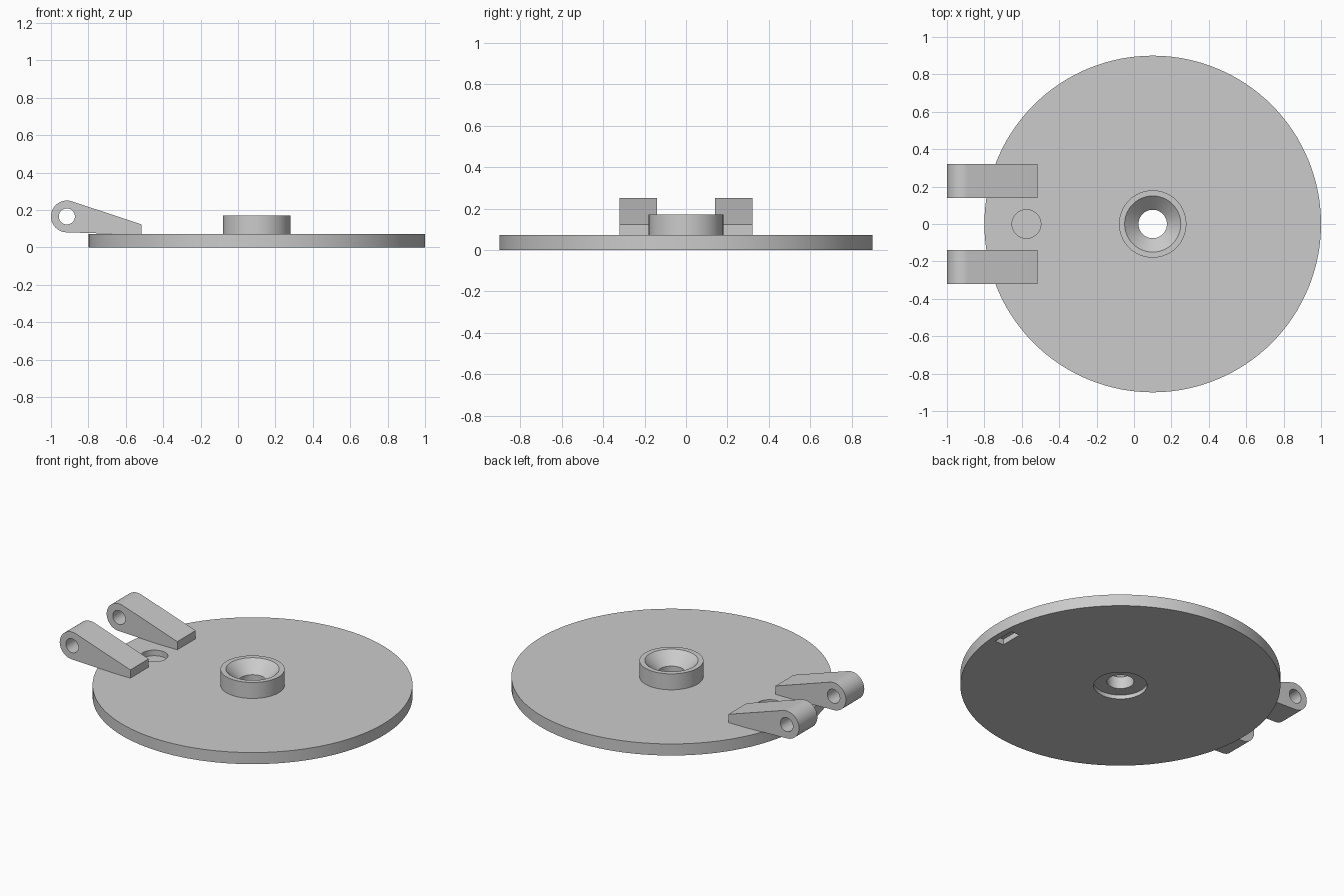
import bpy, bmesh, math
from mathutils import Vector, Matrix

if "Cube" in bpy.data.objects:
    bpy.data.objects.remove(bpy.data.objects["Cube"], do_unlink=True)

GREY = (0.6, 0.6, 0.6, 1)
metal = bpy.data.materials.new("plain grey")
metal.use_nodes = True
metal.diffuse_color = GREY
metal.node_tree.nodes["Principled BSDF"].inputs["Base Color"].default_value = GREY

AXIS = 0.1       # x of the disc centre
TOP = 0.072      # disc thickness


def finish(name, bm):
    bmesh.ops.recalc_face_normals(bm, faces=bm.faces)
    mesh = bpy.data.meshes.new(name)
    bm.to_mesh(mesh)
    bm.free()
    mesh.materials.append(metal)
    obj = bpy.data.objects.new(name, mesh)
    bpy.context.collection.objects.link(obj)
    return obj


def select(obj):
    bpy.ops.object.select_all(action="DESELECT")
    obj.select_set(True)
    bpy.context.view_layer.objects.active = obj


def lathe(name, profile, steps=128):
    """Ring of quads from a closed (radius, z) outline."""
    bm = bmesh.new()
    rings = []
    for i in range(steps):
        a = 2 * math.pi * i / steps
        rings.append([bm.verts.new((AXIS + r * math.cos(a), r * math.sin(a), z))
                      for r, z in profile])
    n = len(profile)
    for i in range(steps):
        a, b = rings[i], rings[(i + 1) % steps]
        for j in range(n):
            k = (j + 1) % n
            bm.faces.new((a[j], b[j], b[k], a[k]))
    return finish(name, bm)


def cylinder(name, centre, radius, depth, tilt=0, steps=48):
    bm = bmesh.new()
    bmesh.ops.create_cone(bm, cap_ends=True, segments=steps, radius1=radius,
                          radius2=radius, depth=depth,
                          matrix=Matrix.Translation(centre) @ Matrix.Rotation(tilt, 4, "X"))
    return finish(name, bm)


def box(name, centre, size):
    bm = bmesh.new()
    bmesh.ops.create_cube(bm, size=1, matrix=Matrix.Translation(centre)
                          @ Matrix.Diagonal((*size, 1)))
    return finish(name, bm)


def cut(obj, cutter):
    cutter.hide_render = True
    mod = obj.modifiers.new("cut", "BOOLEAN")
    mod.operation = "DIFFERENCE"
    mod.solver = "EXACT"
    mod.object = cutter
    select(obj)
    bpy.ops.object.modifier_apply(modifier=mod.name)
    bpy.data.objects.remove(cutter, do_unlink=True)


def smooth(obj):
    select(obj)
    bpy.ops.object.shade_smooth_by_angle(angle=math.radians(30))


# Disc with raised hub, countersunk bore and counterbored underside
disc = lathe("disc_with_hub", [
    (0.9, 0), (0.9, TOP), (0.18, TOP), (0.18, 0.171), (0.15, 0.171),
    (0.076, 0.1), (0.076, 0.025), (0.15, 0.025), (0.15, 0)])

# Blind round pocket between the lugs, and blind slot in the underside
cut(disc, cylinder("pocket_cutter", (-0.575, 0, TOP), 0.077, 0.07))
cut(disc, box("slot_cutter", (0.93, 0, 0), (0.06, 0.14, 0.07)))
smooth(disc)


# Pair of hinge lugs: rounded eye tapering to a blunt tip on the disc
EYE = Vector((-0.915, 0.166))
EYE_R = 0.085
TIP = Vector((-0.515, 0.123))


def hinge_lug(name, y0, y1):
    to_tip = TIP - EYE
    start = math.atan2(to_tip.y, to_tip.x) + math.acos(EYE_R / to_tip.length)
    end = math.radians(268.5)
    arc = [EYE + EYE_R * Vector((math.cos(a), math.sin(a)))
           for a in (start + (end - start) * i / 32 for i in range(33))]
    outline = arc + [Vector((-0.6, TOP - 0.001)), Vector((TIP.x, TOP - 0.001)), TIP]
    bm = bmesh.new()
    face = bm.faces.new([bm.verts.new((p.x, y0, p.y)) for p in outline])
    side = bmesh.ops.extrude_face_region(bm, geom=[face])
    bmesh.ops.translate(bm, vec=(0, y1 - y0, 0), verts=[
        v for v in side["geom"] if isinstance(v, bmesh.types.BMVert)])
    lug = finish(name, bm)
    cut(lug, cylinder("pin_cutter", (EYE.x, (y0 + y1) / 2, EYE.y), 0.043, 0.4, math.pi / 2))
    smooth(lug)


hinge_lug("front_hinge_lug", -0.32, -0.14)
hinge_lug("back_hinge_lug", 0.14, 0.32)
